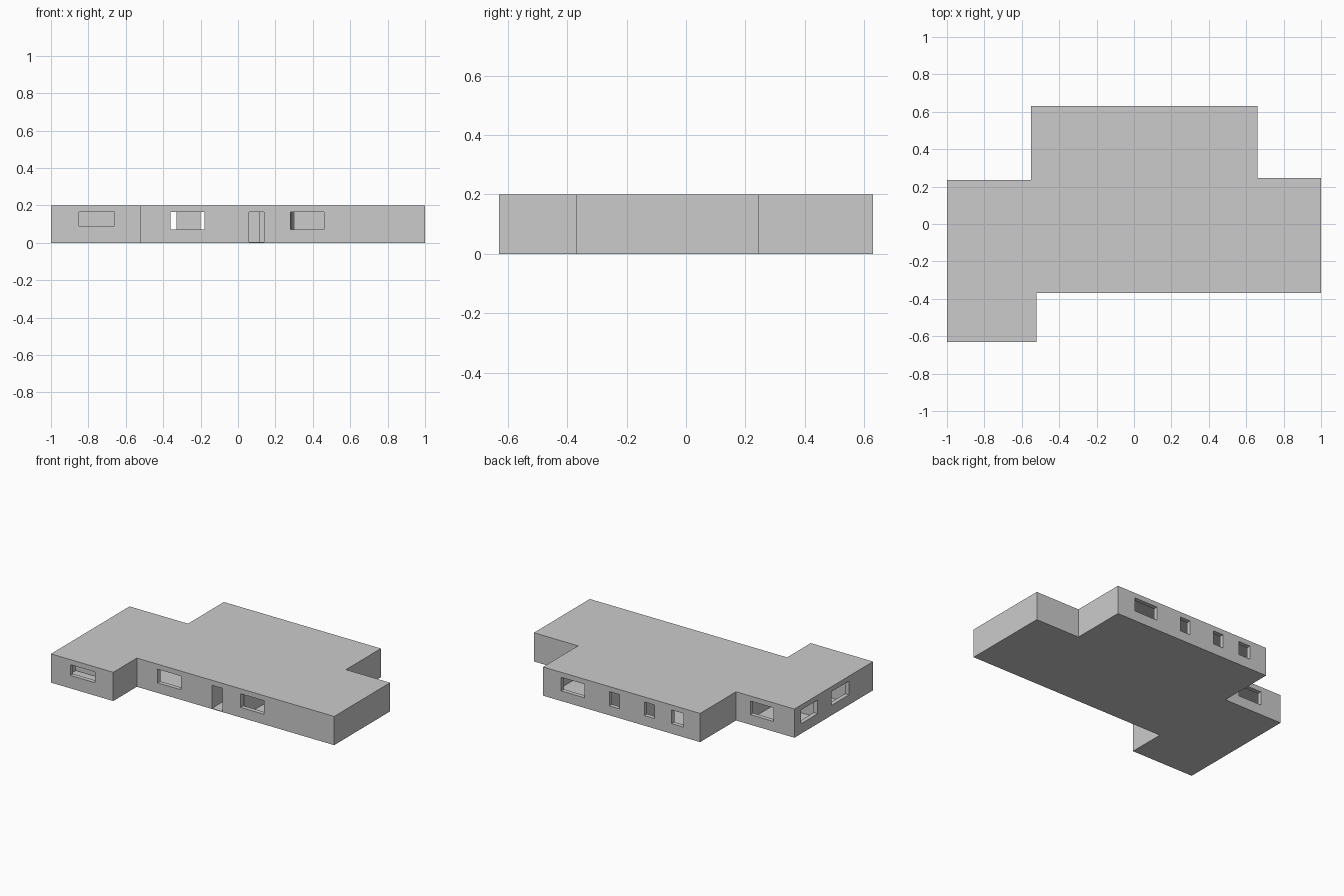
import bpy, bmesh
from mathutils import Vector

if "Cube" in bpy.data.objects:
    bpy.data.objects.remove(bpy.data.objects["Cube"])

T = 0.03                      # wall thickness
FLOOR, CEIL, TOP = 0.004, 0.194, 0.2
OUTLINE = [(-1, -0.63), (-0.52, -0.63), (-0.52, -0.37), (1, -0.37), (1, 0.245),
           (0.66, 0.245), (0.66, 0.63), (-0.55, 0.63), (-0.55, 0.235), (-1, 0.235)]


def finish(bm, name):
    bmesh.ops.recalc_face_normals(bm, faces=bm.faces)
    me = bpy.data.meshes.new(name)
    bm.to_mesh(me)
    bm.free()
    ob = bpy.data.objects.new(name, me)
    bpy.context.collection.objects.link(ob)
    return ob


def add_prism(bm, pts, z0, z1):
    lo = [bm.verts.new((x, y, z0)) for x, y in pts]
    hi = [bm.verts.new((x, y, z1)) for x, y in pts]
    bm.faces.new(lo)
    bm.faces.new(hi)
    n = len(pts)
    for i in range(n):
        j = (i + 1) % n
        bm.faces.new((lo[i], lo[j], hi[j], hi[i]))


def prism(name, pts, z0, z1):
    bm = bmesh.new()
    add_prism(bm, pts, z0, z1)
    return finish(bm, name)


def rect(x0, x1, y0, y1):
    return [(x0, y0), (x1, y0), (x1, y1), (x0, y1)]


def inset(pts, d):
    # move each right-angled corner inward (outline runs counter-clockwise)
    out = []
    for i, p in enumerate(pts):
        p = Vector(p)
        a = (p - Vector(pts[i - 1])).normalized()
        b = (Vector(pts[(i + 1) % len(pts)]) - p).normalized()
        out.append((p.x + d * (-a.y - b.y), p.y + d * (a.x + b.x)))
    return out


# floor and flat roof
prism("floor", OUTLINE, 0, FLOOR)
prism("roof", OUTLINE, CEIL, TOP)

# outer wall ring
bm = bmesh.new()
rings = [[bm.verts.new((x, y, z)) for x, y in loop]
         for loop, z in ((OUTLINE, FLOOR), (OUTLINE, CEIL),
                         (inset(OUTLINE, T), CEIL), (inset(OUTLINE, T), FLOOR))]
n = len(OUTLINE)
for r in range(4):
    a, b = rings[r], rings[(r + 1) % 4]
    for i in range(n):
        j = (i + 1) % n
        bm.faces.new((a[i], a[j], b[j], b[i]))
walls = finish(bm, "outer_walls")

# openings: wall line, start, end, sill, head
H = 0.165
X_OPENINGS = [
    (-0.615, -0.85, -0.66, 0.09, H), (-0.355, -0.36, -0.18, 0.07, H),
    (-0.355, 0.06, 0.14, -0.01, H), (-0.355, 0.28, 0.46, 0.07, H),
    (0.615, 0.34, 0.52, 0.07, H), (0.615, 0.07, 0.15, 0.065, H),
    (0.615, -0.20, -0.12, 0.07, H), (0.615, -0.42, -0.33, 0.07, H),
    (0.22, -0.84, -0.66, 0.07, H)]
Y_OPENINGS = [(-0.985, -0.02, 0.165, 0.07, H), (-0.985, -0.365, -0.175, 0.07, H)]
bm = bmesh.new()
for y, a, b, z0, z1 in X_OPENINGS:
    add_prism(bm, rect(a, b, y - 0.03, y + 0.03), z0, z1)
for x, a, b, z0, z1 in Y_OPENINGS:
    add_prism(bm, rect(x - 0.03, x + 0.03, a, b), z0, z1)
cutter = finish(bm, "opening_cutter")
cutter.hide_render = True
cutter.hide_viewport = True
mod = walls.modifiers.new("openings", "BOOLEAN")
mod.operation = "DIFFERENCE"
mod.solver = "EXACT"
mod.object = cutter

# inner partitions, kept clear of the view through the middle room
W = 0.022
PARTITIONS = {
    "partition_front_left": rect(-0.97, -0.55, -0.40, -0.40 + W),
    "partition_bedrooms": rect(-0.97, -0.60, -0.11, -0.11 + W),
    "partition_left_passage": rect(-0.62, -0.62 + W, -0.25, 0.205),
    "partition_hall_left": rect(0.035, 0.057, -0.34, 0.22),
    "partition_hall_end": rect(0.115, 0.27, 0.0, W),
    "partition_hall_right": [(0.262, -0.34), (0.284, -0.34), (0.302, 0.22), (0.28, 0.22)],
    "partition_back_rooms": rect(0.035, 0.63, 0.22, 0.22 + W),
    "partition_small_room": rect(-0.10, -0.10 + W, 0.24, 0.60),
    "partition_back_hall": rect(0.17, 0.17 + W, 0.242, 0.60)}
for name, pts in PARTITIONS.items():
    prism(name, pts, FLOOR, CEIL)
